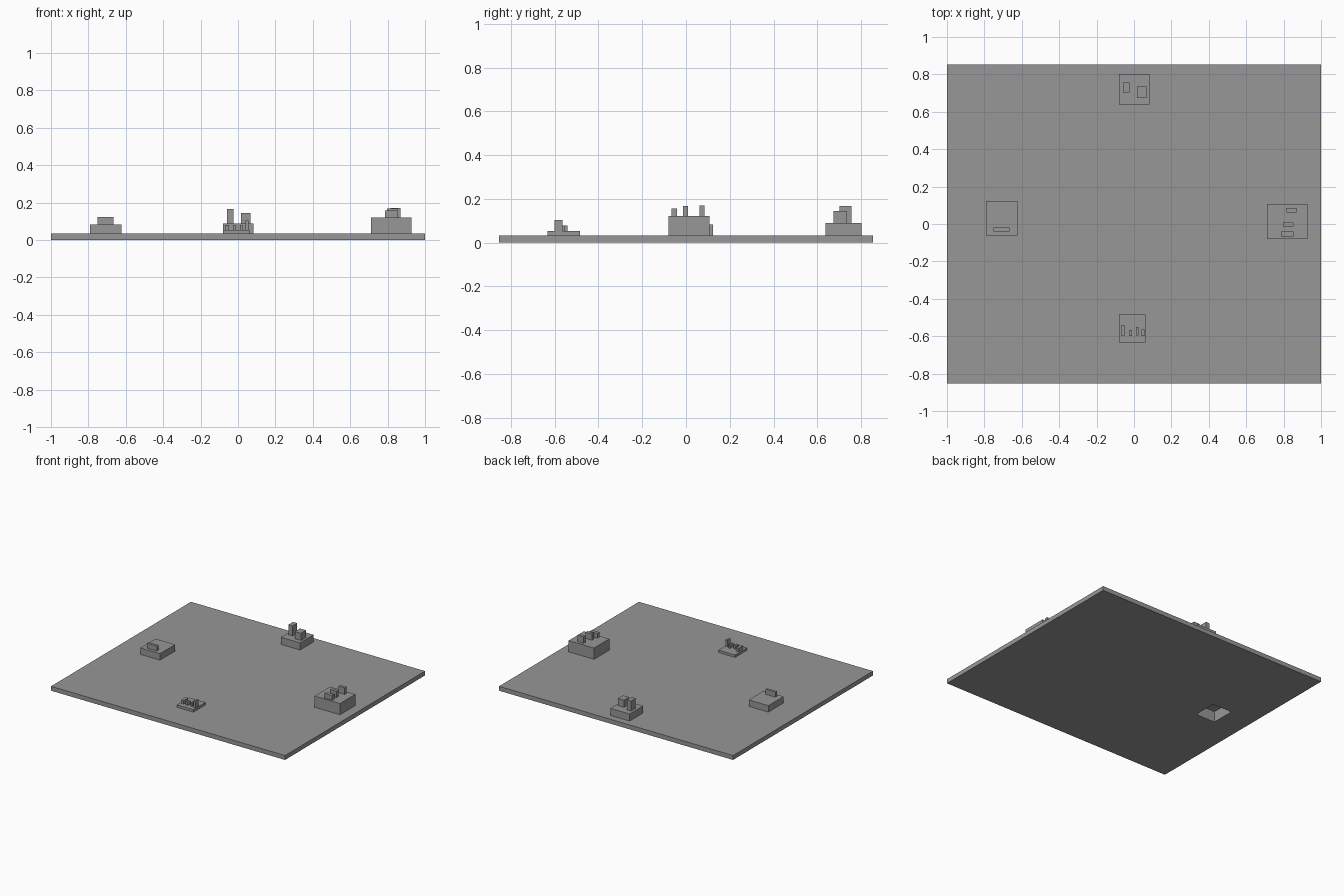
import bpy, bmesh

if "Cube" in bpy.data.objects:
    bpy.data.objects.remove(bpy.data.objects["Cube"])

grey = bpy.data.materials.new("dark_grey")
grey.diffuse_color = (0.31, 0.31, 0.31, 1)
grey.use_nodes = True
grey.node_tree.nodes["Principled BSDF"].inputs["Base Color"].default_value = grey.diffuse_color


def box(name, x0, x1, y0, y1, z0, z1, open_bottom=False):
    bm = bmesh.new()
    bmesh.ops.create_cube(bm, size=1)
    for v in bm.verts:
        v.co = (x1 if v.co.x > 0 else x0,
                y1 if v.co.y > 0 else y0,
                z1 if v.co.z > 0 else z0)
    if open_bottom:
        bm.normal_update()
        bottom = [f for f in bm.faces if f.normal.z < -0.9]
        bmesh.ops.delete(bm, geom=bottom, context='FACES_ONLY')
    me = bpy.data.meshes.new(name)
    bm.to_mesh(me)
    bm.free()
    me.materials.append(grey)
    ob = bpy.data.objects.new(name, me)
    bpy.context.collection.objects.link(ob)
    return ob


SLAB = 0.034

# Ground slab, open underneath the left block
slab = box("base_slab", -1, 1, -0.854, 0.854, 0, SLAB)
left = (-0.79, -0.623, -0.062, 0.123)
cutter = box("slab_opening_cutter", *left, -0.1, 0.2)
cutter.hide_render = True
cutter.hide_viewport = True
cut = slab.modifiers.new("opening", 'BOOLEAN')
cut.operation = 'DIFFERENCE'
cut.solver = 'EXACT'
cut.object = cutter

# Each block: footprint, top height, then small upright boxes (x0, x1, y0, y1, top)
blocks = {
    "left": (left, 0.084, [(-0.75, -0.666, -0.039, -0.02, 0.123)]),
    "right": ((0.711, 0.928, -0.08, 0.107), 0.121, [
        (0.815, 0.868, 0.062, 0.085, 0.171),
        (0.797, 0.852, -0.014, 0.009, 0.168),
        (0.786, 0.852, -0.067, -0.041, 0.157)]),
    "back": ((-0.08, 0.084, 0.638, 0.802), 0.089, [
        (-0.06, -0.025, 0.702, 0.757, 0.167),
        (0.015, 0.066, 0.673, 0.735, 0.145)]),
    "front": ((-0.08, 0.062, -0.633, -0.485), 0.053, [
        (-0.069, -0.047, -0.596, -0.542, 0.079),
        (-0.028, -0.01, -0.60, -0.566, 0.079),
        (0.01, 0.024, -0.596, -0.552, 0.079),
        (0.041, 0.056, -0.60, -0.565, 0.104)]),
}
for side, (foot, top, uprights) in blocks.items():
    box(side + "_block", *foot, SLAB, top, open_bottom=(side == "left"))
    for i, (x0, x1, y0, y1, z1) in enumerate(uprights, 1):
        box(f"{side}_upright_{i}", x0, x1, y0, y1, top, z1)
